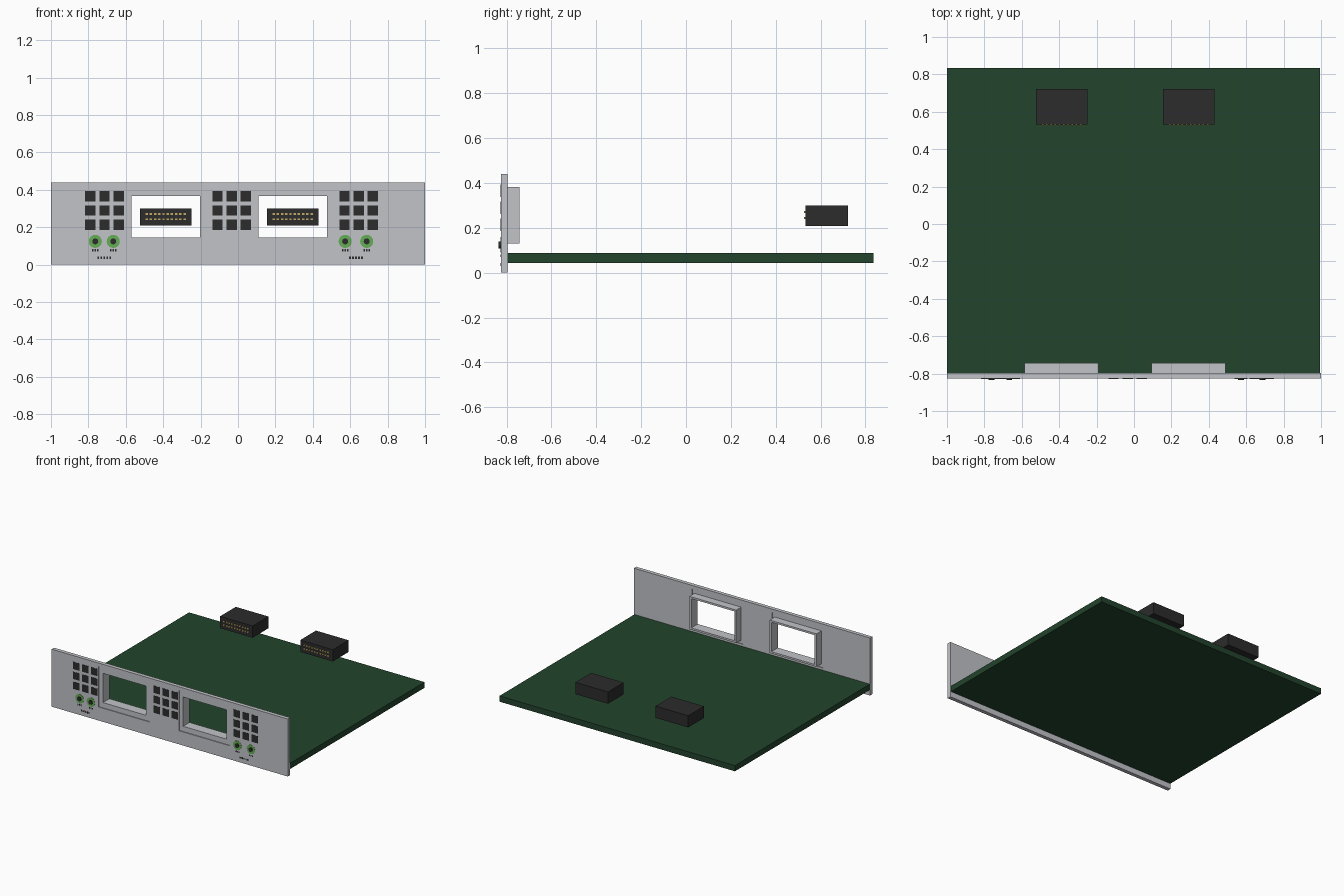
import bpy
import bmesh
from math import radians
from mathutils import Matrix, Vector

if "Cube" in bpy.data.objects:
    bpy.data.objects.remove(bpy.data.objects["Cube"], do_unlink=True)


def material(name, r, g, b):
    m = bpy.data.materials.new(name)
    m.use_nodes = True
    m.diffuse_color = (r, g, b, 1)
    m.node_tree.nodes["Principled BSDF"].inputs["Base Color"].default_value = (r, g, b, 1)
    return m


GREY = material("panel grey", 0.54, 0.55, 0.58)
BOARD = material("board green", 0.016, 0.058, 0.026)
DARK = material("dark plastic", 0.026, 0.025, 0.026)
LAMP = material("lamp green", 0.13, 0.42, 0.09)
GOLD = material("pin gold", 0.55, 0.40, 0.13)


def finish(name, bm, mat):
    bmesh.ops.recalc_face_normals(bm, faces=bm.faces)
    mesh = bpy.data.meshes.new(name)
    bm.to_mesh(mesh)
    bm.free()
    mesh.materials.append(mat)
    obj = bpy.data.objects.new(name, mesh)
    bpy.context.collection.objects.link(obj)
    return obj


def add_box(bm, center, size):
    bmesh.ops.create_cube(bm, size=1, matrix=Matrix.Translation(center) @ Matrix.Diagonal((*size, 1)))


def boxes(name, centers, size, mat):
    bm = bmesh.new()
    for c in centers:
        add_box(bm, c, size)
    return finish(name, bm, mat)


def pierced_slab(name, xs, zs, holes, front, back, mat):
    """Upright slab split at xs and zs, leaving out the cells listed in holes."""
    bm = bmesh.new()
    for i in range(len(xs) - 1):
        for j in range(len(zs) - 1):
            if (i, j) not in holes:
                corners = ((i, j), (i + 1, j), (i + 1, j + 1), (i, j + 1))
                bm.faces.new([bm.verts.new((xs[a], front, zs[b])) for a, b in corners])
    bmesh.ops.remove_doubles(bm, verts=bm.verts, dist=0.0001)
    grown = bmesh.ops.extrude_face_region(bm, geom=bm.faces[:], use_keep_orig=True)
    moved = [v for v in grown["geom"] if isinstance(v, bmesh.types.BMVert)]
    bmesh.ops.translate(bm, verts=moved, vec=Vector((0, back - front, 0)))
    return finish(name, bm, mat)


def disc(name, x, y, z, radius, depth, mat):
    bm = bmesh.new()
    turn = Matrix.Translation((x, y, z)) @ Matrix.Rotation(radians(90), 4, "X")
    bmesh.ops.create_cone(bm, cap_ends=True, segments=24, radius1=radius, radius2=radius,
                          depth=depth, matrix=turn)
    return finish(name, bm, mat)


FRONT, BACK = -0.826, -0.797
BAYS = {"right": -0.387, "left": 0.292}
HALF = 0.215          # half width of the bay cut-out
LOW, HIGH = 0.104, 0.414

# Circuit board
boxes("circuit_board", [(-0.002, 0.019, 0.065)], (1.994, 1.632, 0.044), BOARD)

# Front panel with two bay cut-outs
edges = [-1] + [x + s * HALF for x in BAYS.values() for s in (-1, 1)] + [1]
pierced_slab("front_panel", edges, [0, LOW, HIGH, 0.44], {(1, 1), (3, 1)}, FRONT, BACK, GREY)

for side, x in BAYS.items():
    # Recessed bezel and the sleeve behind it
    inner, wall = 0.183, 0.198
    bottom, top = 0.144, 0.368
    pierced_slab(side + "_bay_bezel", [x - HALF, x - inner, x + inner, x + HALF],
                 [LOW, bottom, top, HIGH], {(1, 1)}, FRONT + 0.006, BACK - 0.005, GREY)
    pierced_slab(side + "_bay_sleeve", [x - wall, x - inner, x + inner, x + wall],
                 [0.13, bottom, top, 0.382], {(1, 1)}, BACK - 0.006, -0.742, GREY)
    # Rear connector with two rows of pins
    boxes(side + "_connector", [(x, 0.628, 0.254)], (0.276, 0.19, 0.09), DARK)
    pins = [(x + (k - 4.5) * 0.0225, 0.532, z) for k in range(10) for z in (0.243, 0.27)]
    boxes(side + "_connector_pins", pins, (0.013, 0.01, 0.009), GOLD)

# Ventilation squares
for name, x in (("right", -0.714), ("middle", -0.034), ("left", 0.645)):
    cells = [(x + i * 0.076, FRONT, 0.289 + j * 0.076) for i in (-1, 0, 1) for j in (-1, 0, 1)]
    boxes(name + "_vent_squares", cells, (0.055, 0.003, 0.055), DARK)

# Indicator lamps with dark centres and small plain marks beneath
for n, x in enumerate((-0.763, -0.667, 0.573, 0.688), 1):
    disc(f"lamp_ring_{n}", x, FRONT, 0.124, 0.035, 0.004, LAMP)
    disc(f"lamp_centre_{n}", x, FRONT - 0.005, 0.124, 0.016, 0.008, DARK)
    marks = [(x + k * 0.013, FRONT, 0.076) for k in (-1, 0, 1)]
    boxes(f"lamp_marks_{n}", marks, (0.008, 0.002, 0.012), DARK)
for side, x in (("right", -0.715), ("left", 0.63)):
    marks = [(x + k * 0.016, FRONT, 0.037) for k in (-2, -1, 0, 1, 2)]
    boxes(side + "_group_marks", marks, (0.01, 0.002, 0.013), DARK)
